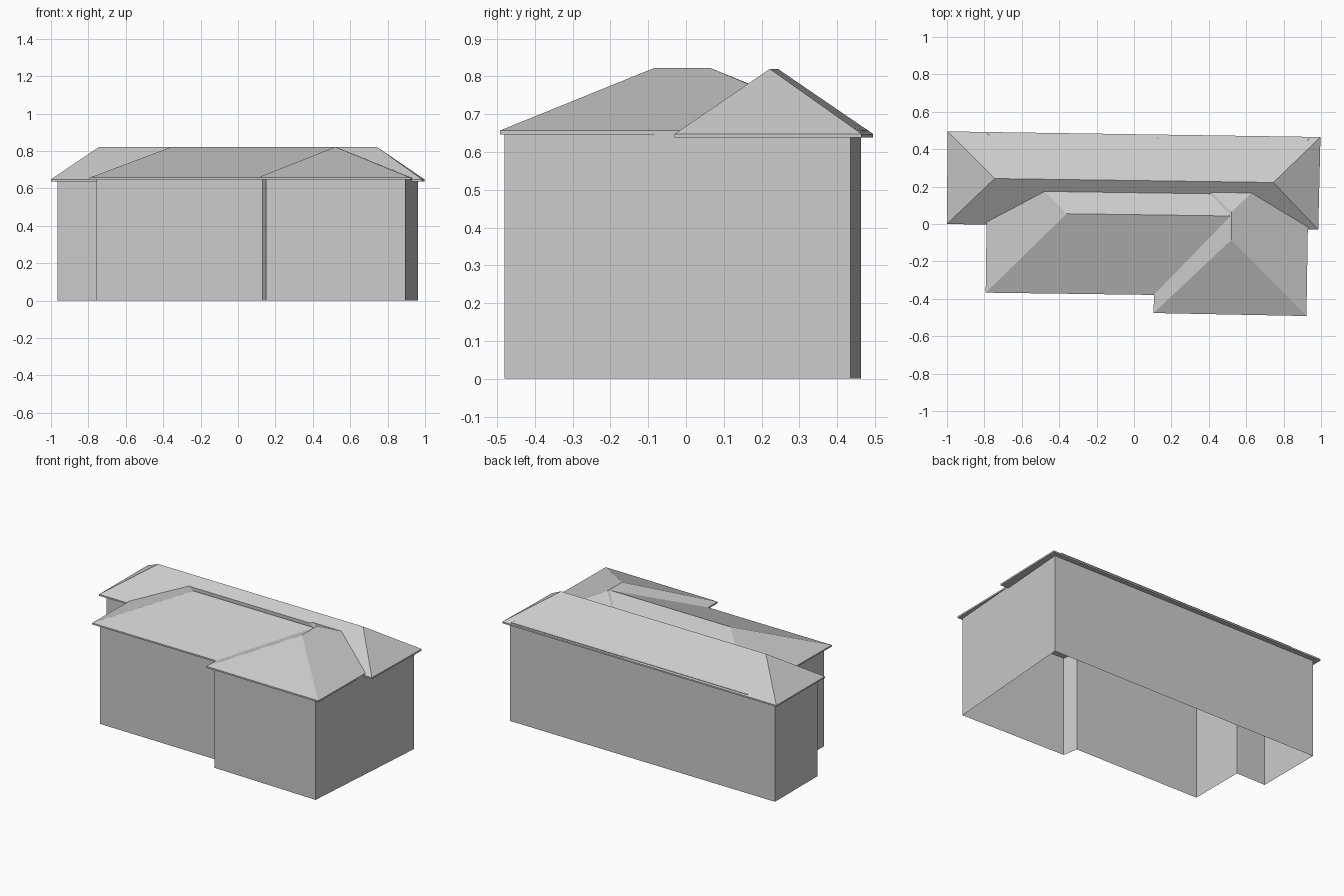
import bpy
import bmesh

cube = bpy.data.objects.get("Cube")
if cube:
    bpy.data.objects.remove(cube, do_unlink=True)

# Single plain grey for the whole building
grey = bpy.data.materials.new("plain_grey")
grey.use_nodes = True
GREY = (0.6, 0.6, 0.6, 1.0)
grey.diffuse_color = GREY
grey.node_tree.nodes["Principled BSDF"].inputs["Base Color"].default_value = GREY


def finish(name, bm):
    """Turn a bmesh into a named, flat shaded grey object."""
    mesh = bpy.data.meshes.new(name)
    bm.to_mesh(mesh)
    bm.free()
    mesh.materials.append(grey)
    obj = bpy.data.objects.new(name, mesh)
    bpy.context.collection.objects.link(obj)
    return obj


def ring(bm, outline, z):
    return [bm.verts.new((x, y, z)) for x, y in outline]


def bridge(bm, low, high):
    """Join two matching loops with upright quads."""
    n = len(low)
    for i in range(n):
        j = (i + 1) % n
        bm.faces.new((low[i], low[j], high[j], high[i]))


def walls(name, outline, height):
    """Open shell of walls over a counter-clockwise footprint."""
    bm = bmesh.new()
    bridge(bm, ring(bm, outline, 0), ring(bm, outline, height))
    return finish(name, bm)


def hip_roof(name, corners, ridge, eave, top, fascia=0.01):
    """Hipped roof; corners run counter-clockwise, and the first edge is a
    long side lying along ridge[0] -> ridge[1]."""
    bm = bmesh.new()
    low = ring(bm, corners, eave - fascia)
    a, b, c, d = high = ring(bm, corners, eave)
    r0, r1 = ring(bm, ridge, top)
    bm.faces.new(reversed(low))          # soffit
    bridge(bm, low, high)                # fascia boards
    for face in ((a, b, r1, r0), (b, c, r1), (c, d, r0, r1), (d, a, r0)):
        bm.faces.new(face)
    return finish(name, bm)


# Outer walls, slightly out of square, with a stepped front
walls("outer_walls", [
    (0.15, -0.455), (0.895, -0.48), (0.963, 0.435), (-0.965, 0.463),
    (-0.965, 0.027), (-0.757, 0.027), (-0.757, -0.34), (0.132, -0.357),
], 0.65)

# Long rear roof
hip_roof("rear_roof",
         [(-1.0, 0.0), (0.985, -0.03), (0.997, 0.465), (-0.997, 0.495)],
         [(-0.745, 0.243), (0.745, 0.222)], 0.648, 0.82)

# Lower pitched front roof, running under the rear one
hip_roof("front_roof",
         [(-0.793, -0.367), (0.905, -0.39), (0.915, 0.458), (-0.782, 0.483)],
         [(-0.36, 0.055), (0.505, 0.043)], 0.657, 0.82)

# Projecting wing roof, ridge running front to back
hip_roof("wing_roof",
         [(0.922, -0.492), (0.937, 0.46), (0.117, 0.472), (0.105, -0.476)],
         [(0.52, -0.085), (0.522, 0.065)], 0.657, 0.822)
